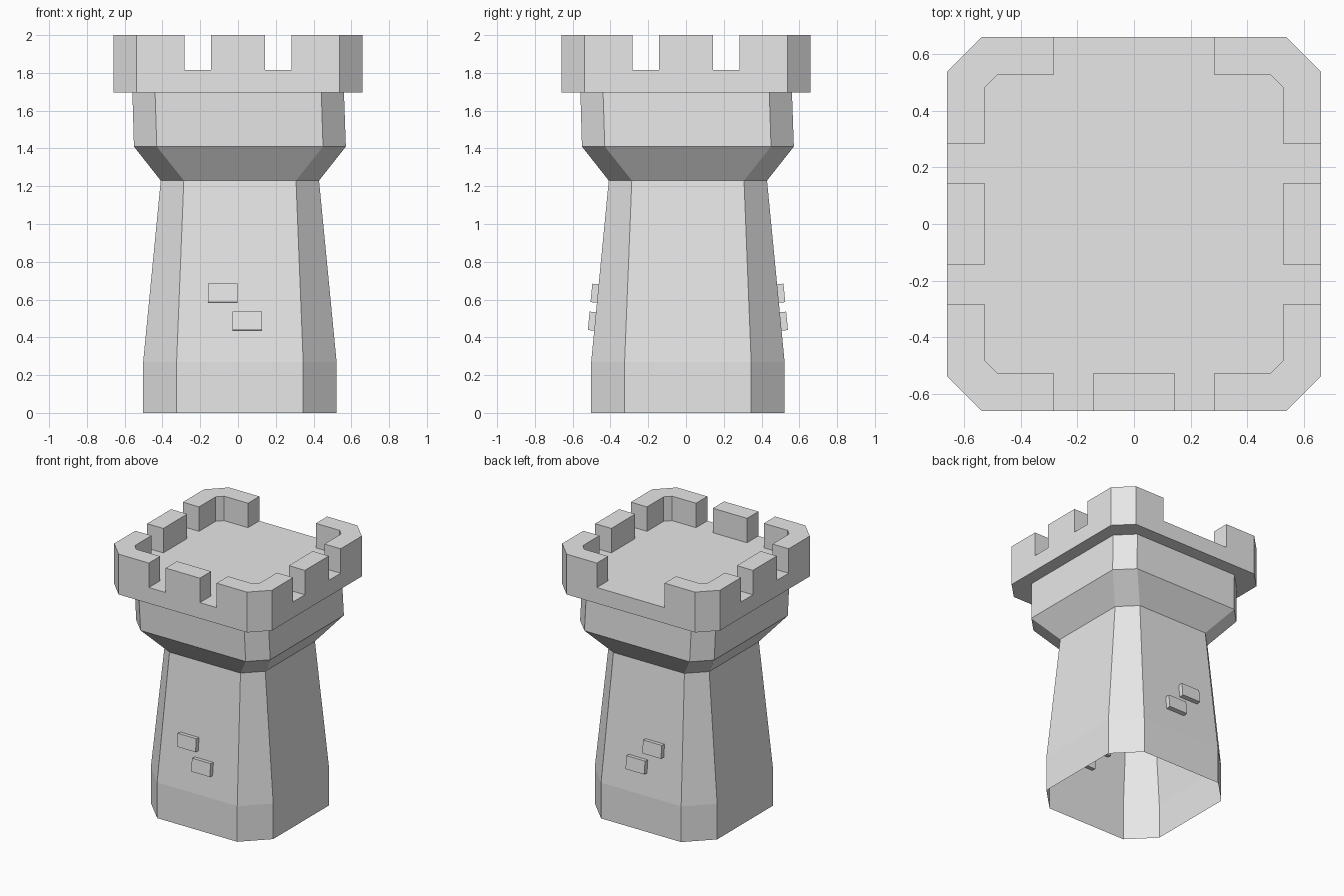
import bpy, bmesh, math
from mathutils import Matrix, Vector

cube = bpy.data.objects.get("Cube")
if cube:
    bpy.data.objects.remove(cube, do_unlink=True)

stone = bpy.data.materials.new("grey stone")
stone.use_nodes = True
stone.diffuse_color = (0.8, 0.8, 0.8, 1)
stone.node_tree.nodes["Principled BSDF"].inputs["Base Color"].default_value = (0.8, 0.8, 0.8, 1)


def finish(name, bm):
    bmesh.ops.recalc_face_normals(bm, faces=bm.faces)
    mesh = bpy.data.meshes.new(name)
    bm.to_mesh(mesh)
    bm.free()
    mesh.materials.append(stone)
    obj = bpy.data.objects.new(name, mesh)
    bpy.context.collection.objects.link(obj)
    return obj


def octagon(half, flat, centre=0.0):
    """Square of the given half width with chamfered corners."""
    pts = [(half, -flat), (half, flat), (flat, half), (-flat, half),
           (-half, flat), (-half, -flat), (-flat, -half), (flat, -half)]
    return [(x + centre, y + centre) for x, y in pts]


def loft(name, sections, cap_bottom=False, cap_top=False):
    """Join outlines, given as (points, height), into a skin."""
    bm = bmesh.new()
    rings = [[bm.verts.new((x, y, z)) for x, y in pts] for pts, z in sections]
    for low, high in zip(rings, rings[1:]):
        n = len(low)
        for i in range(n):
            j = (i + 1) % n
            bm.faces.new((low[i], low[j], high[j], high[i]))
    if cap_bottom:
        bm.faces.new(rings[0][::-1])
    if cap_top:
        bm.faces.new(rings[-1])
    return finish(name, bm)


# Tower wall: open at the foot, tapering, then flaring into the collar
BASE, DECK, TOP = 1.695, 1.815, 2.0
loft("tower_wall", [
    (octagon(0.512, 0.335, 0.01), 0.0),
    (octagon(0.512, 0.335, 0.01), 0.27),
    (octagon(0.419, 0.297, 0.01), 1.23),
    (octagon(0.561, 0.440, 0.01), 1.41),
    (octagon(0.560, 0.440, 0.001), BASE),
])

# Crown slab with the flat deck
OUT, CUT, INNER, GAP = 0.66, 0.537, 0.525, 0.284
loft("crown_slab", [(octagon(OUT, CUT), BASE), (octagon(OUT, CUT), DECK)], True, True)


def battlement(name, pts, turn):
    obj = loft(name, [(pts, DECK), (pts, TOP)], cap_top=True)
    obj.data.transform(Matrix.Rotation(turn * math.pi / 2, 4, "Z"))


# Corner battlements, and middle ones on every side but the back
corner = [(OUT, GAP), (OUT, CUT), (CUT, OUT), (GAP, OUT),
          (GAP, INNER), (0.483, INNER), (INNER, 0.483), (INNER, GAP)]
middle = [(INNER, -0.143), (OUT, -0.143), (OUT, 0.143), (INNER, 0.143)]
for turn in range(4):
    battlement(f"corner_battlement_{turn}", corner, turn)
    if turn != 1:
        battlement(f"middle_battlement_{turn}", middle, turn)

# Raised bricks leaning with the front and back walls
lean = math.atan2(0.093, 0.96)
for side, label in ((-1, "front"), (1, "back")):
    for row, x, z in (("upper", -0.08, 0.632), ("lower", 0.05, 0.484)):
        wall = 0.512 - (z - 0.27) * math.tan(lean)
        bm = bmesh.new()
        bmesh.ops.create_cube(bm, size=1)
        bmesh.ops.scale(bm, vec=Vector((0.156, 0.068, 0.098)), verts=bm.verts)
        bmesh.ops.rotate(bm, matrix=Matrix.Rotation(side * lean, 3, "X"), verts=bm.verts)
        bmesh.ops.translate(bm, vec=Vector((x, 0.01 + side * wall, z)), verts=bm.verts)
        finish(f"{label}_{row}_brick", bm)
